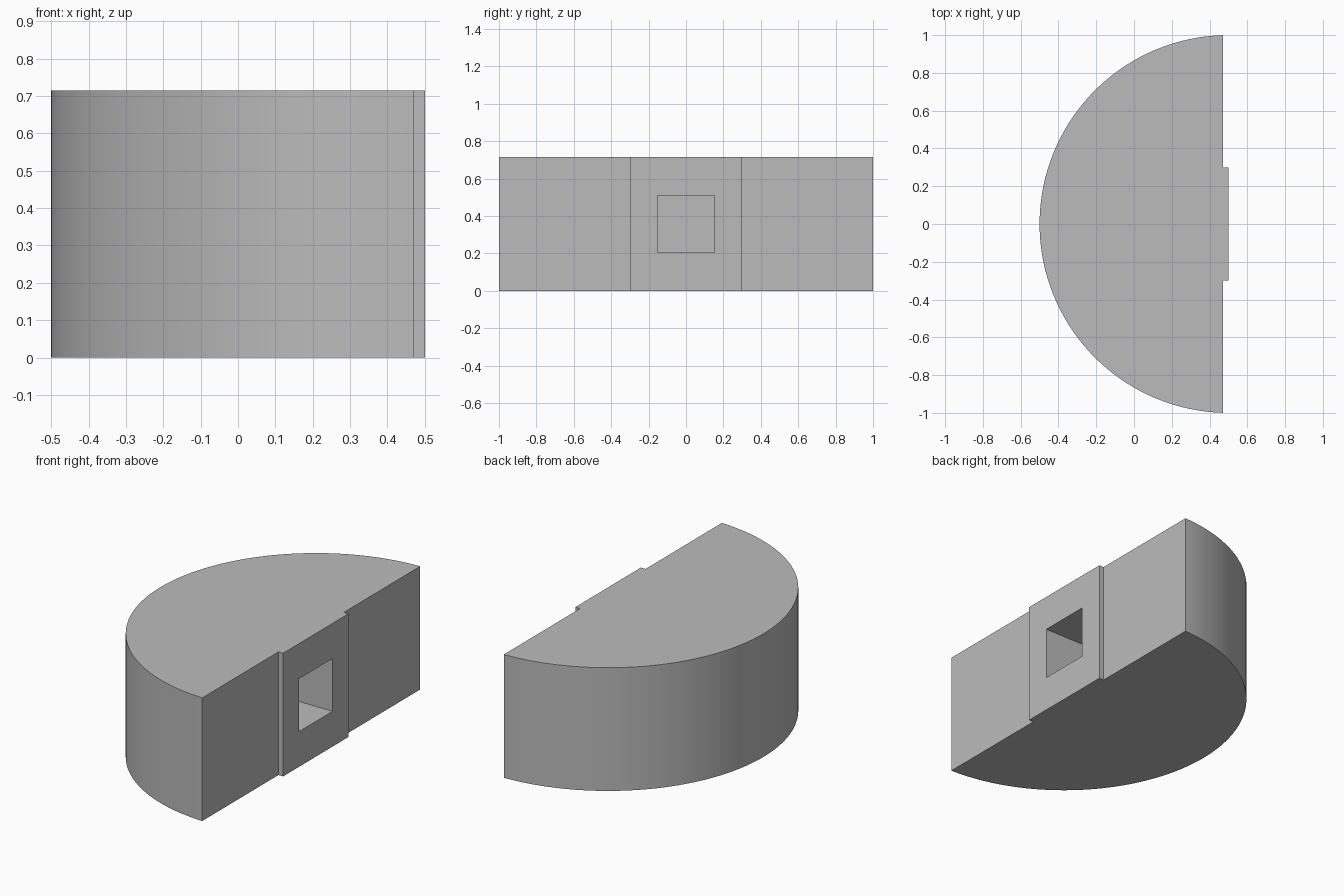
import bpy
import bmesh
from math import acos, cos, sin, pi

HEIGHT = 0.715
RADIUS = 1.0
CENTRE_X = 0.5      # centre of the round side
FLAT_X = 0.47       # main flat face
PAD_HALF = 0.3      # half width of the raised pad
ARC_STEPS = 96

default = bpy.data.objects.get("Cube")
if default:
    bpy.data.objects.remove(default, do_unlink=True)

grey = bpy.data.materials.new("plain grey")
grey.use_nodes = True
colour = (0.5, 0.5, 0.5, 1.0)
grey.diffuse_color = colour
grey.node_tree.nodes["Principled BSDF"].inputs["Base Color"].default_value = colour


def extrude_outline(name, outline, z0, z1):
    """Make a solid prism from a flat outline."""
    mesh = bpy.data.meshes.new(name)
    bm = bmesh.new()
    base = bm.faces.new([bm.verts.new((x, y, z0)) for x, y in outline])
    top = bmesh.ops.extrude_face_region(bm, geom=[base])["geom"]
    moved = [v for v in top if isinstance(v, bmesh.types.BMVert)]
    bmesh.ops.translate(bm, vec=(0, 0, z1 - z0), verts=moved)
    bmesh.ops.recalc_face_normals(bm, faces=bm.faces)
    bm.to_mesh(mesh)
    bm.free()
    mesh.materials.append(grey)
    obj = bpy.data.objects.new(name, mesh)
    bpy.context.collection.objects.link(obj)
    return obj


# Half-round block with a shallow raised pad on its flat side
start = acos((FLAT_X - CENTRE_X) / RADIUS)
sweep = 2 * (pi - start)
angles = [start + sweep * i / ARC_STEPS for i in range(ARC_STEPS + 1)]
outline = [(CENTRE_X + RADIUS * cos(a), RADIUS * sin(a)) for a in angles]
outline += [(FLAT_X, -PAD_HALF), (CENTRE_X, -PAD_HALF),
            (CENTRE_X, PAD_HALF), (FLAT_X, PAD_HALF)]
block = extrude_outline("half_round_block", outline, 0, HEIGHT)

# Square blind pocket in the pad
half, depth = 0.153, 0.4
pocket = [(CENTRE_X - depth, -half), (CENTRE_X + 0.1, -half),
          (CENTRE_X + 0.1, half), (CENTRE_X - depth, half)]
cutter = extrude_outline("pocket_cutter", pocket, HEIGHT / 2 - half, HEIGHT / 2 + half)

cut = block.modifiers.new("pocket", 'BOOLEAN')
cut.operation = 'DIFFERENCE'
cut.solver = 'EXACT'
cut.object = cutter

bpy.ops.object.select_all(action='DESELECT')
block.select_set(True)
bpy.context.view_layer.objects.active = block
bpy.ops.object.modifier_apply(modifier=cut.name)
bpy.data.objects.remove(cutter, do_unlink=True)
bpy.ops.object.shade_smooth_by_angle(angle=pi / 6)
